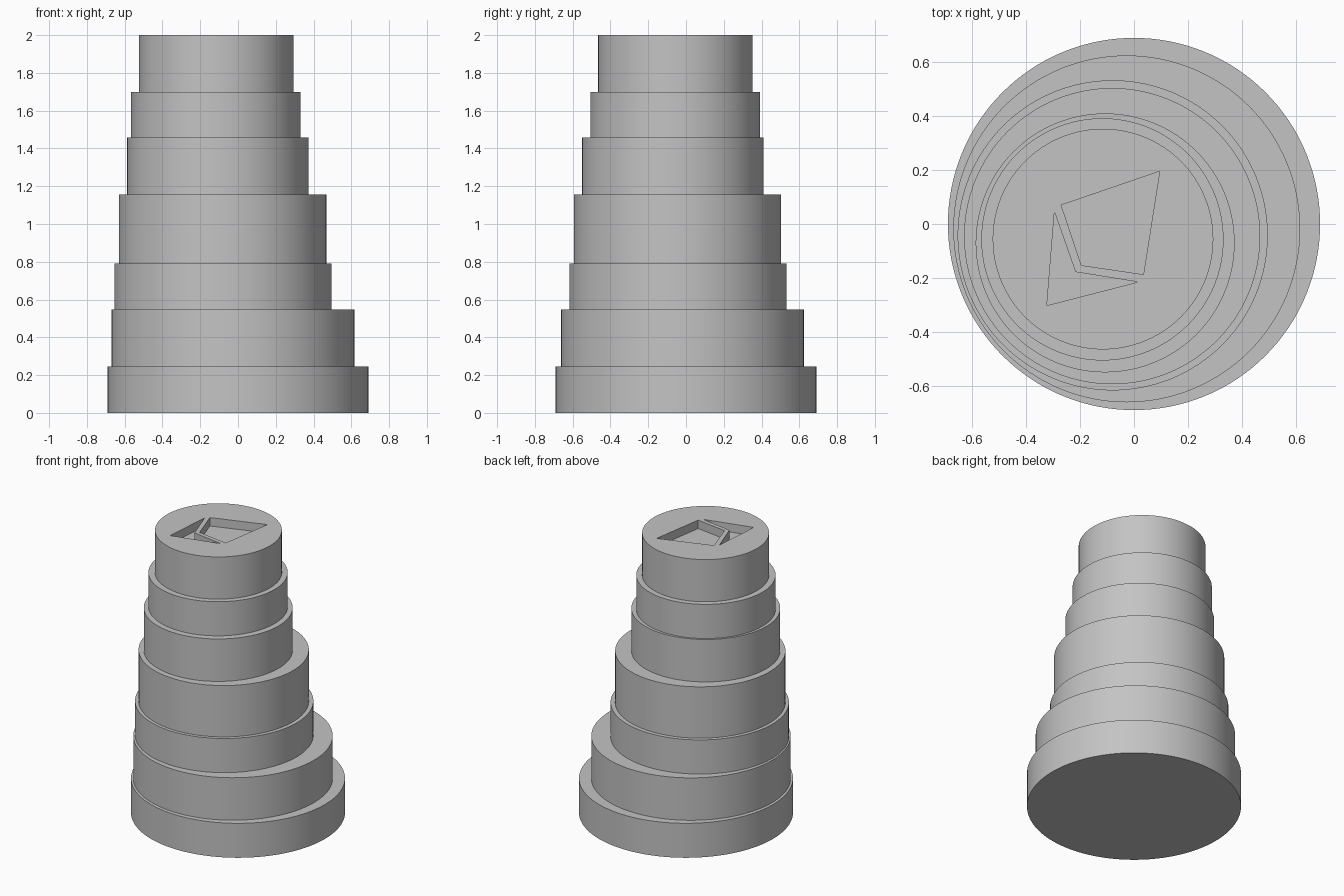
import bpy
import bmesh
import math

if "Cube" in bpy.data.objects:
    bpy.data.objects.remove(bpy.data.objects["Cube"])

grey = bpy.data.materials.new("plain grey")
grey.use_nodes = True
colour = (0.55, 0.55, 0.55, 1)
grey.diffuse_color = colour
grey.node_tree.nodes["Principled BSDF"].inputs["Base Color"].default_value = colour


def add_tier(name, x, y, radius, bottom, top):
    """A solid, smooth-sided drum between two heights."""
    bpy.ops.mesh.primitive_cylinder_add(
        vertices=128, radius=radius, depth=top - bottom,
        location=(x, y, (bottom + top) / 2))
    tier = bpy.context.object
    tier.name = name
    tier.data.materials.append(grey)
    bpy.ops.object.shade_smooth_by_angle(angle=math.radians(30))
    return tier


def cut_recess(target, name, outline, floor):
    """Sink a polygonal pocket into the top of the target."""
    mesh = bpy.data.meshes.new(name)
    bm = bmesh.new()
    face = bm.faces.new([bm.verts.new((x, y, floor)) for x, y in outline])
    sides = bmesh.ops.extrude_face_region(bm, geom=[face])
    verts = [v for v in sides["geom"] if isinstance(v, bmesh.types.BMVert)]
    bmesh.ops.translate(bm, verts=verts, vec=(0, 0, 0.2))
    bmesh.ops.recalc_face_normals(bm, faces=bm.faces)
    bm.to_mesh(mesh)
    bm.free()
    mesh.materials.append(grey)
    cutter = bpy.data.objects.new(name, mesh)
    cutter.hide_render = True
    bpy.context.collection.objects.link(cutter)

    cut = target.modifiers.new(name, "BOOLEAN")
    cut.operation = "DIFFERENCE"
    cut.solver = "EXACT"
    cut.object = cutter
    bpy.context.view_layer.objects.active = target
    bpy.ops.object.modifier_apply(modifier=cut.name)
    bpy.data.objects.remove(cutter)


# Stacked, off-centre tiers: x, y, radius, top height
tiers = [
    ("base_tier", 0, 0, 0.69, 0.245),
    ("second_tier", -0.027, -0.018, 0.643, 0.547),
    ("third_tier", -0.079, -0.042, 0.575, 0.79),
    ("fourth_tier", -0.081, -0.045, 0.549, 1.155),
    ("fifth_tier", -0.107, -0.07, 0.48, 1.457),
    ("sixth_tier", -0.117, -0.057, 0.449, 1.70),
    ("top_tier", -0.115, -0.056, 0.409, 2.0),
]
bottom = 0
for name, x, y, radius, top in tiers:
    tier = add_tier(name, x, y, radius, bottom, top)
    bottom = top

# Two angular pockets in the top
cut_recess(tier, "large_recess",
           [(-0.27, 0.07), (0.095, 0.195), (0.035, -0.187), (-0.195, -0.153)], 1.94)
cut_recess(tier, "corner_recess",
           [(-0.295, 0.045), (-0.217, -0.178), (0.015, -0.215), (-0.323, -0.302)], 1.94)
